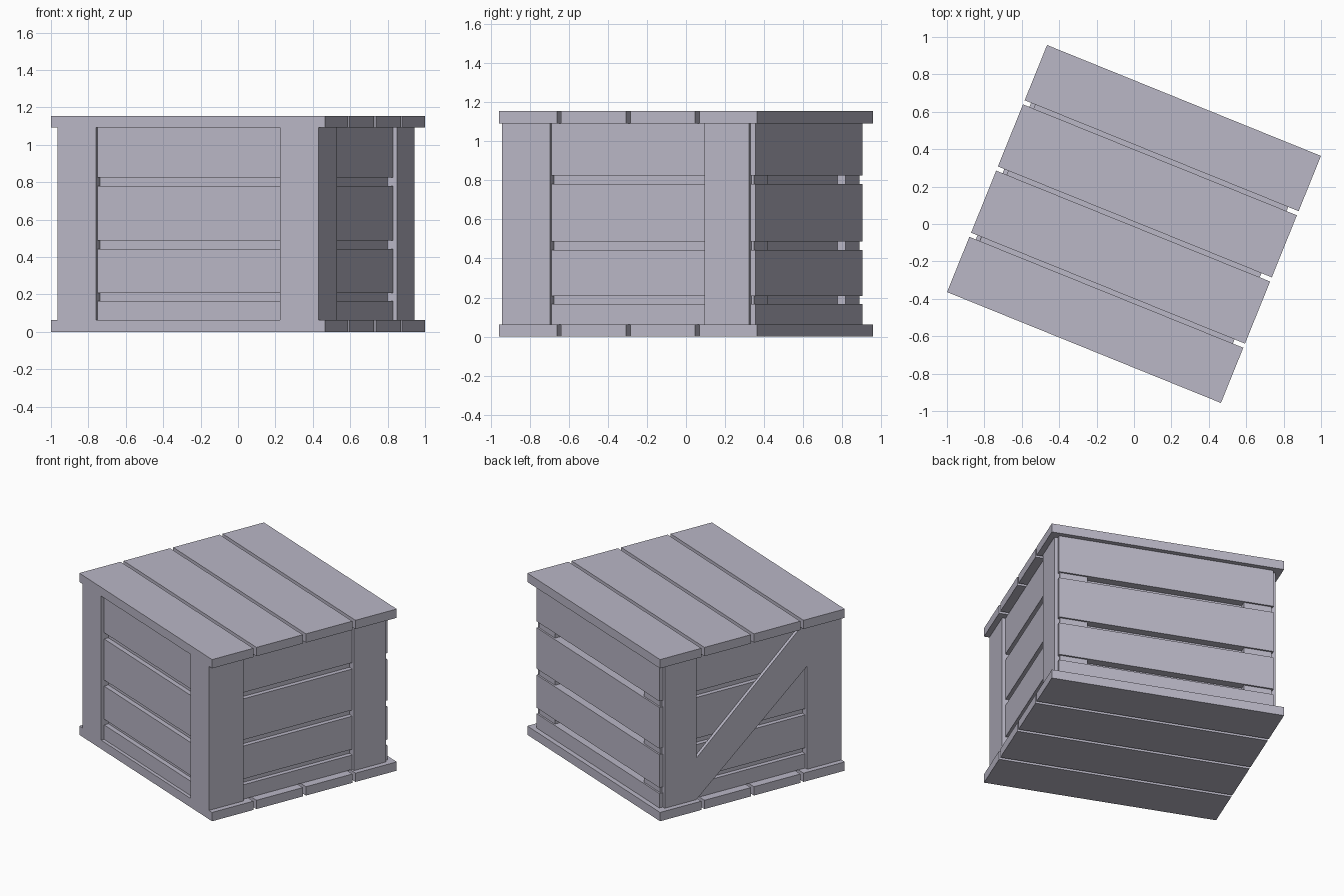
import bpy, bmesh, math
from mathutils import Matrix, Vector

if "Cube" in bpy.data.objects:
    bpy.data.objects.remove(bpy.data.objects["Cube"])

TURN = math.radians(-22.04)      # the whole crate stands turned on the ground
HALF_X, HALF_Y = 0.79, 0.7125    # lid half sizes
BASE, LID, TOP = 0.063, 1.092, 1.155
POST_X, PLANK_X, CORE_X = 0.753, 0.73, 0.698
FRONT_PLANK, BACK_PLANK = -0.689, 0.679

wood = bpy.data.materials.new("pale_lilac_grey")
wood.use_nodes = True
colour = (0.49, 0.475, 0.565, 1)
wood.diffuse_color = colour
wood.node_tree.nodes["Principled BSDF"].inputs["Base Color"].default_value = colour


def finish(name, bm):
    bmesh.ops.recalc_face_normals(bm, faces=bm.faces)
    mesh = bpy.data.meshes.new(name)
    bm.to_mesh(mesh)
    bm.free()
    mesh.materials.append(wood)
    obj = bpy.data.objects.new(name, mesh)
    obj.rotation_euler.z = TURN
    bpy.context.collection.objects.link(obj)
    return obj


def box(name, xs, ys, zs):
    lo, hi = (Vector(v) for v in zip(xs, ys, zs))
    bm = bmesh.new()
    bmesh.ops.create_cube(bm, size=1, matrix=Matrix.Translation((lo + hi) / 2)
                          @ Matrix.Diagonal((*(hi - lo), 1)))
    return finish(name, bm)


# Lid and base: four long planks each
plank_rows = [(-HALF_Y, -0.394), (-0.37, -0.012), (0.012, 0.37), (0.394, HALF_Y)]
for i, ys in enumerate(plank_rows):
    box(f"base_plank_{i}", (-HALF_X, HALF_X), ys, (0, BASE))
    box(f"lid_plank_{i}", (-HALF_X, HALF_X), ys, (LID, TOP))

# Inner box seen through the gaps
box("inner_box", (-CORE_X, CORE_X), (-0.656, 0.622), (BASE, LID))

# Wall planks on all four sides
wall_rows = [(BASE, 0.166), (0.207, 0.443), (0.487, 0.78), (0.825, LID)]
for i, zs in enumerate(wall_rows):
    box(f"front_plank_{i}", (-PLANK_X, PLANK_X), (FRONT_PLANK, -0.65), zs)
    box(f"back_plank_{i}", (-PLANK_X, PLANK_X), (0.615, BACK_PLANK), zs)
    for side, s in (("left", 1), ("right", -1)):
        box(f"{side}_plank_{i}", sorted((s * 0.69, s * PLANK_X)), (-0.68, 0.65), zs)

# Corner uprights: inner fillers, front boards and side boards
for side, s in (("left", 1), ("right", -1)):
    inner = sorted((s * 0.531, s * 0.72))
    outer = sorted((s * 0.72, s * POST_X))
    box(f"{side}_front_filler", inner, (-0.7, -0.446), (BASE, LID))
    box(f"{side}_back_filler", inner, (0.408, 0.667), (BASE, LID))
    box(f"{side}_front_post", sorted((s * 0.531, s * POST_X)),
        (-HALF_Y, FRONT_PLANK + 0.01), (BASE, LID))
    box(f"{side}_side_front_post", outer, (-0.7, -0.446), (BASE, LID))
    box(f"{side}_side_back_post", outer, (0.408, 0.652), (BASE, LID))

# Diagonal brace between the posts of one side
outline = [(0.408, BASE), (0.408, 0.36), (-0.4, LID), (-0.446, LID), (-0.446, 0.8)]
bm = bmesh.new()
face = bm.faces.new([bm.verts.new((-POST_X, y, z)) for y, z in outline])
extruded = bmesh.ops.extrude_face_region(bm, geom=[face])["geom"]
bmesh.ops.translate(bm, vec=(POST_X - PLANK_X, 0, 0),
                    verts=[g for g in extruded if isinstance(g, bmesh.types.BMVert)])
finish("diagonal_brace", bm)
